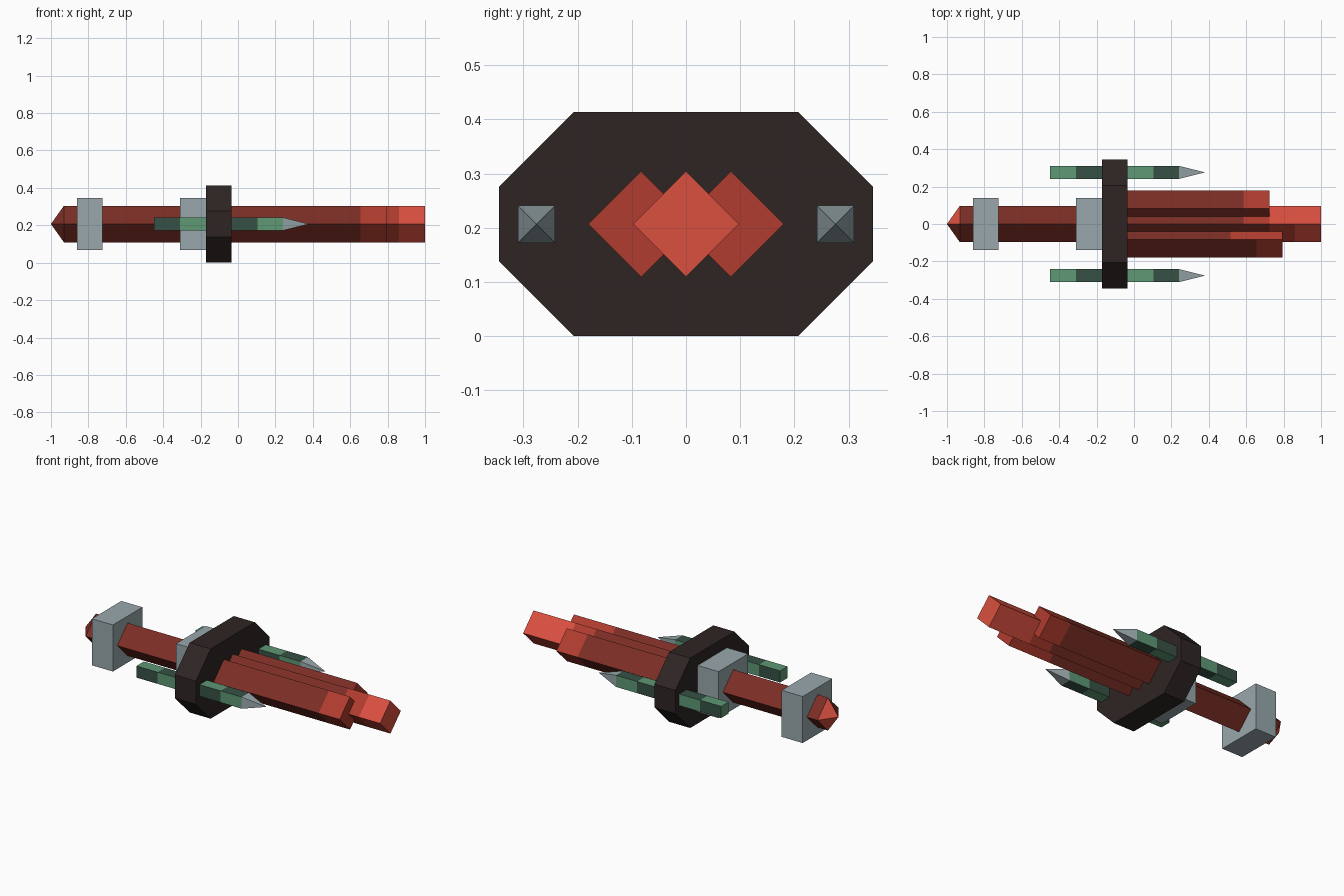
import bpy, bmesh, math

if "Cube" in bpy.data.objects:
    bpy.data.objects.remove(bpy.data.objects["Cube"])

U = 2 / 29            # everything sits on a 29-unit grid along x
CZ = 3 * U            # height of the sword axis


def srgb(h):
    c = [int(h[i:i + 2], 16) / 255 for i in (0, 2, 4)]
    return [x / 12.92 if x <= 0.04045 else ((x + 0.055) / 1.055) ** 2.4 for x in c] + [1]


def material(name, h):
    m = bpy.data.materials.new(name)
    m.diffuse_color = srgb(h)
    m.use_nodes = True
    m.node_tree.nodes["Principled BSDF"].inputs["Base Color"].default_value = m.diffuse_color
    return m


BRIGHT = material("bright red", "d9503f")
MID = material("medium red", "b03c2e")
DARK = material("dark red", "7c2e25")
BLACK = material("guard black", "2e2524")
GREY = material("steel grey", "98a7ab")
LEAF = material("light green", "5e9875")
PINE = material("dark green", "365145")


def bar(name, profile, stations, mats, rule=None, cy=0.0):
    """Loft a (y, z) profile through stations (x, scale), in grid units.
    Scale 0 makes a point. rule(face centre x, normal) gives a material index."""
    bm = bmesh.new()
    rings = []
    for x, s in stations:
        pts = profile if s else [(0, 0)]
        rings.append([bm.verts.new((x * U - 1, (cy + y) * U, z * U + CZ)) for y, z in pts])
    n = len(profile)
    for a, b in zip(rings, rings[1:]):
        for i in range(n):
            j = (i + 1) % n
            if len(a) == 1:
                bm.faces.new((a[0], b[j], b[i]))
            elif len(b) == 1:
                bm.faces.new((a[i], a[j], b[0]))
            else:
                bm.faces.new((a[i], a[j], b[j], b[i]))
    for r in (rings[0], rings[-1]):
        if len(r) > 1:
            bm.faces.new(r)
    bmesh.ops.recalc_face_normals(bm, faces=bm.faces)
    if rule:
        for f in bm.faces:
            f.material_index = rule((f.calc_center_median().x + 1) / U, f.normal)
    me = bpy.data.meshes.new(name)
    bm.to_mesh(me)
    bm.free()
    for m in mats:
        me.materials.append(m)
    ob = bpy.data.objects.new(name, me)
    bpy.context.collection.objects.link(ob)
    return ob


def box(h):
    return [(-h, -h), (h, -h), (h, h), (-h, h)]


D = math.sqrt(2)
DIAMOND = [(-D, 0), (0, -D), (D, 0), (0, D)]


# Central shaft: pointed pommel, handle and long blade; colour bands step by side
def shaft_rule(x, n):
    if x < 1:
        return 2 if n.y > 0 else 0
    step = 0 if n.y > 0.1 or n.x > 0.9 else 2
    return 2 if x > 25 + step else 1 if x > 23 + step else 0


bar("shaft_and_blade", DIAMOND,
    [(0, 0), (1, 1), (23, 1), (25, 1), (27, 1), (29, 1)], [DARK, MID, BRIGHT], shaft_rule)

# Shorter side blades with lighter ends
for name, cy, start, end in (("back_blade", 1.2, 23, 25), ("front_blade", -1.2, 22, 26)):
    def blade_rule(x, n, s=start):
        return int(n.x > 0.9 or x > s + (0 if n.y > 0.1 else 2))
    cuts = sorted({13, start, start + 2, end})
    bar(name, DIAMOND, [(x, 1) for x in cuts], [DARK, MID], blade_rule, cy)

# Octagonal guard
bar("guard", [(-5, -1), (-3, -3), (3, -3), (5, -1), (5, 1), (3, 3), (-3, 3), (-5, 1)],
    [(12, 1), (14, 1)], [BLACK])

# Square collars on the handle
bar("pommel_collar", box(2), [(2, 1), (4, 1)], [GREY])
bar("guard_collar", box(2), [(10, 1), (12, 1)], [GREY])


# Chequered green side rods with steel points
def rod_rule(x, n):
    cell = int((x - 8) // 2)
    if cell >= 2:
        cell += 1
    return (cell + (abs(n.z) > 0.5)) % 2 if abs(n.x) < 0.9 else 1


for side, cy in (("front", -4), ("back", 4)):
    bar(side + "_rod", box(0.5), [(x, 1) for x in (8, 10, 12, 14, 16, 18)],
        [PINE, LEAF], rod_rule, cy)
    bar(side + "_rod_point", box(0.5), [(18, 1), (20, 0)], [GREY], None, cy)
